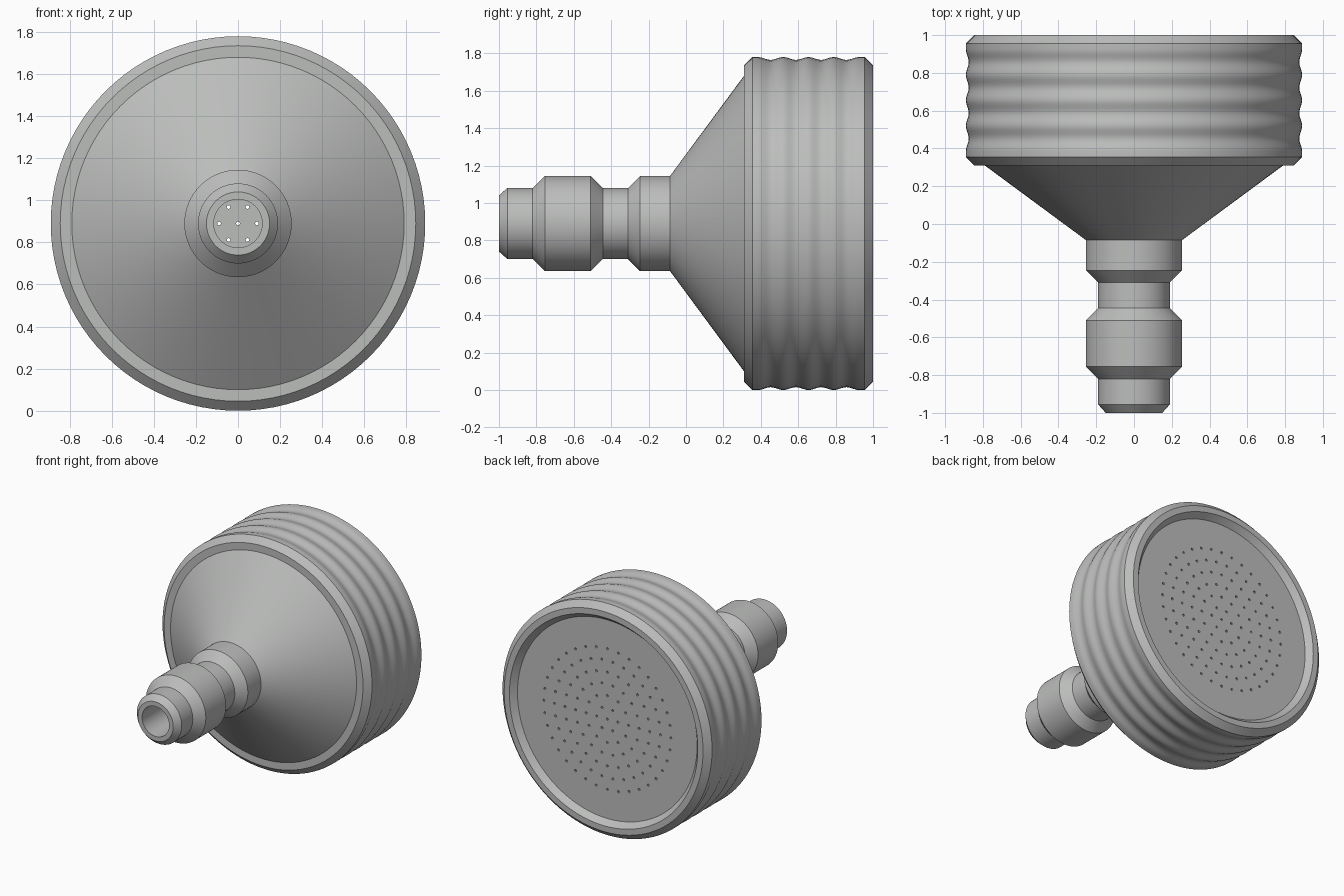
import bpy
import bmesh
import math
from mathutils import Matrix

cube = bpy.data.objects.get("Cube")
if cube:
    bpy.data.objects.remove(cube)

AXIS_Z = 0.89
SEGMENTS = 96

metal = bpy.data.materials.new("grey metal")
metal.use_nodes = True
GREY = (0.5, 0.51, 0.5, 1)
metal.diffuse_color = GREY
metal.node_tree.nodes["Principled BSDF"].inputs["Base Color"].default_value = GREY


def finish(obj):
    obj.data.materials.append(metal)
    bpy.ops.object.select_all(action="DESELECT")
    obj.select_set(True)
    bpy.context.view_layer.objects.active = obj
    bpy.ops.object.shade_smooth_by_angle(angle=math.radians(25))


def revolve(name, profile):
    """Spin a closed (y, radius) outline around the long axis."""
    bm = bmesh.new()
    verts = [bm.verts.new((r, y, 0)) for y, r in profile]
    edges = [bm.edges.new((a, b)) for a, b in zip(verts, verts[1:] + verts[:1])]
    bmesh.ops.spin(bm, geom=verts + edges, cent=(0, 0, 0), axis=(0, 1, 0),
                   angle=math.tau, steps=SEGMENTS, use_merge=True)
    bmesh.ops.remove_doubles(bm, verts=bm.verts, dist=0.0001)
    bmesh.ops.recalc_face_normals(bm, faces=bm.faces)
    mesh = bpy.data.meshes.new(name)
    bm.to_mesh(mesh)
    bm.free()
    obj = bpy.data.objects.new(name, mesh)
    obj.location.z = AXIS_Z
    bpy.context.collection.objects.link(obj)
    finish(obj)


# Hollow inlet with its two collars, flaring into the cone
revolve("inlet_and_cone", [
    (-1, 0.115), (-1, 0.15), (-0.955, 0.19), (-0.82, 0.19), (-0.755, 0.255),
    (-0.51, 0.255), (-0.445, 0.19), (-0.31, 0.19), (-0.245, 0.255),
    (-0.085, 0.255), (0.31, 0.79), (0.36, 0.8), (0.36, 0.75), (-0.03, 0.115)])

# Rippled grip ring with chamfered rims
RIPPLES, STEPS = 4, 10
ripple = []
for i in range(RIPPLES * STEPS + 1):
    t = i / STEPS
    ripple.append((0.385 + 0.135 * t, 0.8825 + 0.0075 * math.cos(math.tau * t)))
revolve("grip_ring", [(0.31, 0.785), (0.31, 0.845), (0.355, 0.89)] + ripple +
        [(0.955, 0.89), (1, 0.845), (1, 0.8), (0.955, 0.763), (0.9, 0.763), (0.36, 0.785)])

# Spray plate: a filled outline with concentric rings of through holes
curve = bpy.data.curves.new("spray_plate", "CURVE")
curve.dimensions = "2D"
curve.fill_mode = "BOTH"
curve.extrude = 0.02


def circle(cx, cy, radius, sides):
    spline = curve.splines.new("POLY")
    spline.points.add(sides - 1)
    spline.use_cyclic_u = True
    for i, point in enumerate(spline.points):
        a = math.tau * i / sides
        point.co = (cx + radius * math.cos(a), cy + radius * math.sin(a), 0, 1)


circle(0, 0, 0.765, SEGMENTS)
circle(0, 0, 0.009, 8)
for ring in range(1, 7):
    for k in range(6 * ring):
        a = math.tau * k / (6 * ring)
        circle(0.09 * ring * math.cos(a), 0.09 * ring * math.sin(a), 0.009, 8)

source = bpy.data.objects.new("spray_plate_outline", curve)
bpy.context.collection.objects.link(source)
bpy.context.view_layer.update()
mesh = bpy.data.meshes.new_from_object(
    source.evaluated_get(bpy.context.evaluated_depsgraph_get()))
bpy.data.objects.remove(source)
mesh.transform(Matrix.Rotation(math.pi / 2, 4, "X"))
plate = bpy.data.objects.new("spray_plate", mesh)
plate.location = (0, 0.935, AXIS_Z)
bpy.context.collection.objects.link(plate)
finish(plate)
